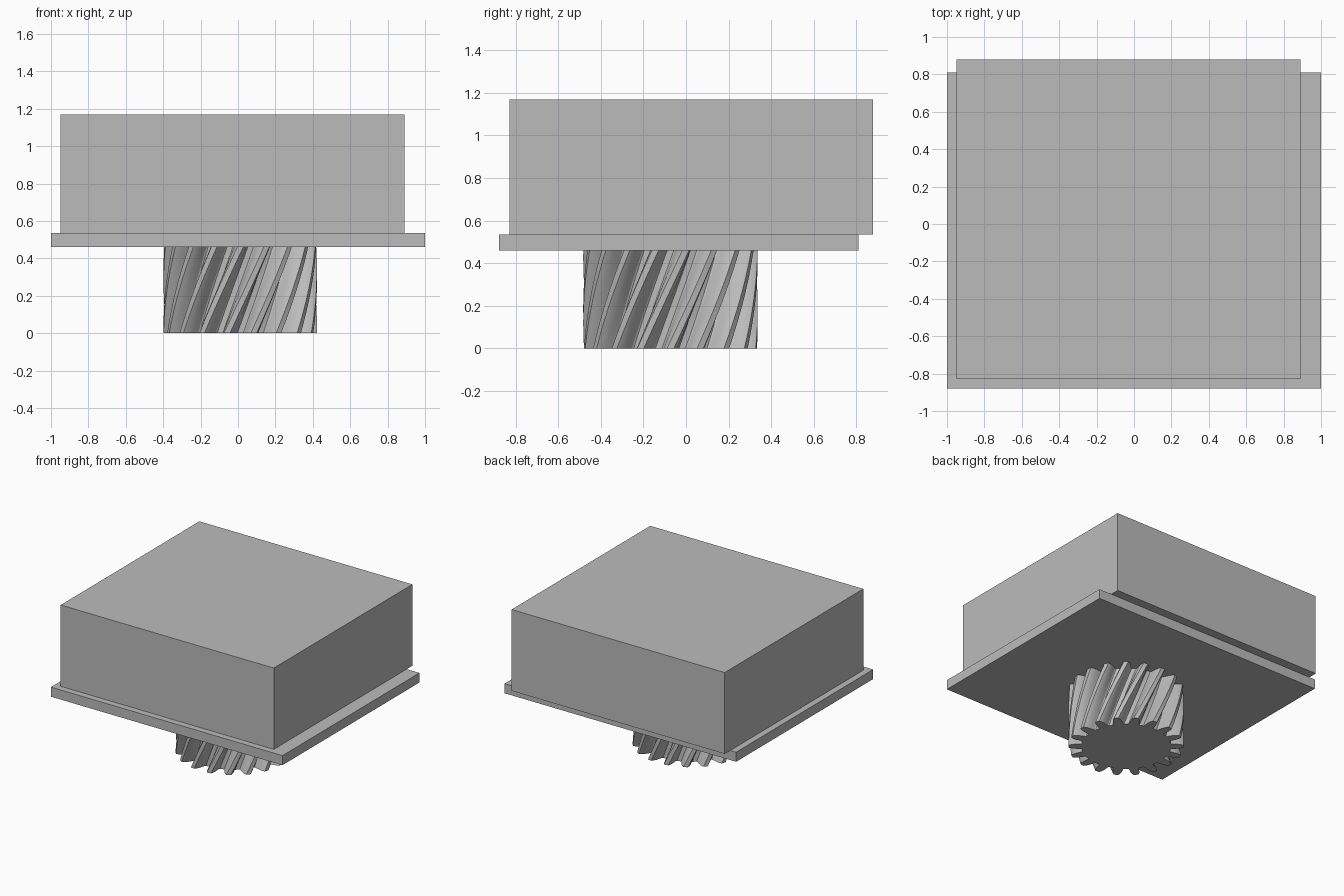
import bpy, bmesh
from math import pi, sin, cos, radians
from mathutils import Vector

if "Cube" in bpy.data.objects:
    bpy.data.objects.remove(bpy.data.objects["Cube"], do_unlink=True)

# Single grey finish
GREY = (0.5, 0.5, 0.5, 1)
grey = bpy.data.materials.new("plain grey")
grey.use_nodes = True
grey.diffuse_color = GREY
grey.node_tree.nodes["Principled BSDF"].inputs["Base Color"].default_value = GREY


def finish(name, bm, location):
    bmesh.ops.recalc_face_normals(bm, faces=bm.faces)
    mesh = bpy.data.meshes.new(name)
    bm.to_mesh(mesh)
    bm.free()
    mesh.materials.append(grey)
    obj = bpy.data.objects.new(name, mesh)
    obj.location = location
    bpy.context.collection.objects.link(obj)
    return obj


def block(name, low, high):
    low, high = Vector(low), Vector(high)
    bm = bmesh.new()
    bmesh.ops.create_cube(bm, size=1)
    bmesh.ops.scale(bm, vec=high - low, verts=bm.verts)
    return finish(name, bm, (low + high) / 2)


def helical_gear(name, location, height, teeth, twist, phase, steps=16):
    # Half tooth as (radius, angle as a fraction of the pitch), mirrored
    flank = [(0.318, 0.36), (0.325, 0.31), (0.345, 0.28),
             (0.37, 0.245), (0.395, 0.18), (0.41, 0.11)]
    tooth = [(r, -a) for r, a in flank] + [(r, a) for r, a in reversed(flank)]
    pitch = 2 * pi / teeth
    outline = [(r, (i + a) * pitch + phase) for i in range(teeth) for r, a in tooth]
    bm = bmesh.new()
    rings = []
    for s in range(steps + 1):
        t = s / steps
        rings.append([bm.verts.new((r * cos(a + twist * t), r * sin(a + twist * t), height * t))
                      for r, a in outline])
    n = len(outline)
    for lower, upper in zip(rings, rings[1:]):
        for i in range(n):
            j = (i + 1) % n
            bm.faces.new((lower[i], lower[j], upper[j], upper[i]))
    bm.faces.new(rings[0][::-1])
    bm.faces.new(rings[-1])
    return finish(name, bm, location)


# Housing on its offset mounting plate
block("housing", (-0.95, -0.83, 0.535), (0.89, 0.88, 1.17))
block("mounting_plate", (-1, -0.88, 0.46), (1, 0.81, 0.535))

# Twisted pinion under the plate
gear = helical_gear("helical_pinion", (0.012, -0.073, 0), 0.46, 18, radians(30), 0)
bpy.context.view_layer.objects.active = gear
gear.select_set(True)
bpy.ops.object.shade_smooth_by_angle(angle=radians(25))
